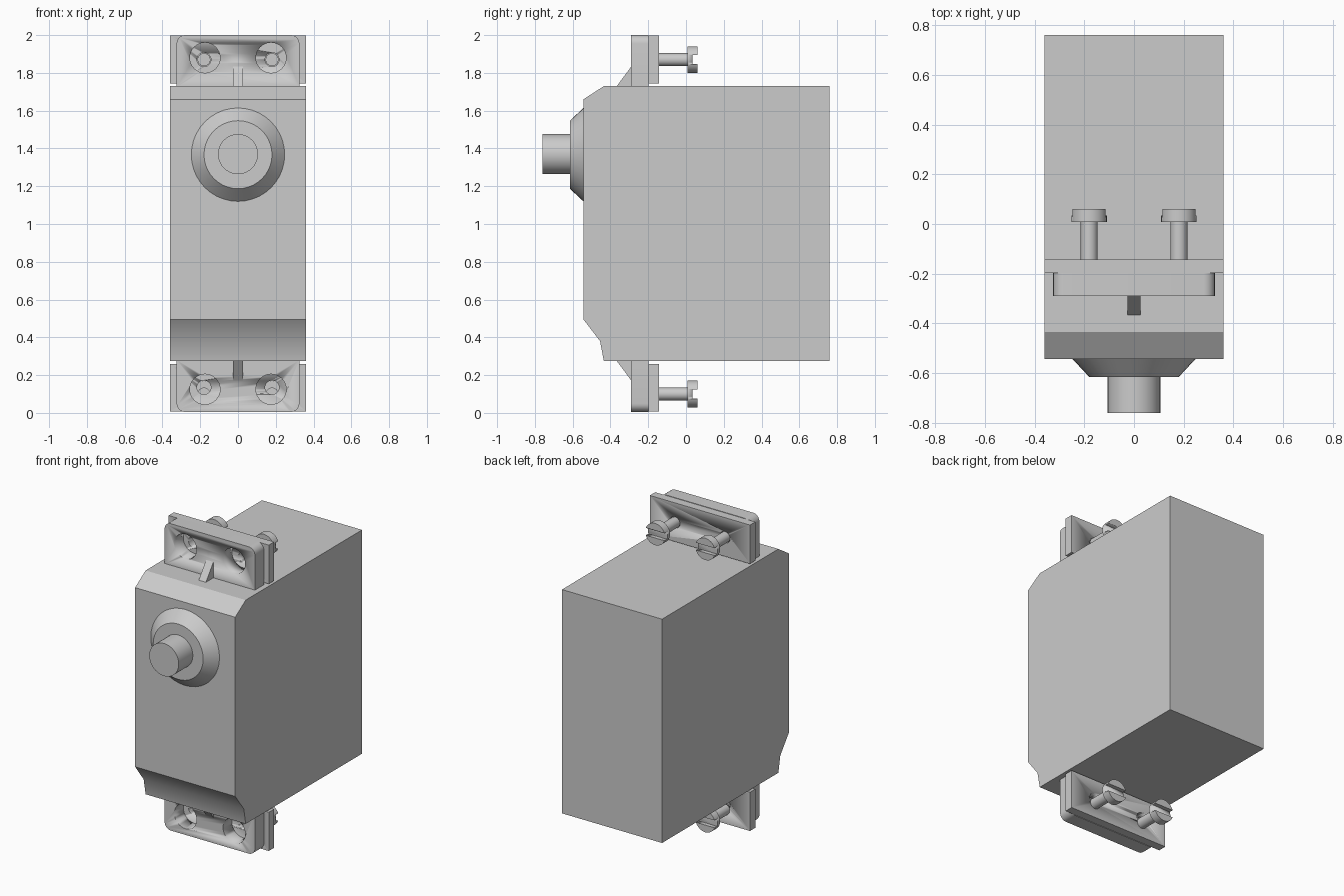
import bpy
import bmesh
import math
from mathutils import Matrix, Vector

if "Cube" in bpy.data.objects:
    bpy.data.objects.remove(bpy.data.objects["Cube"])

grey = bpy.data.materials.new("plain grey")
grey.use_nodes = True
grey.diffuse_color = (0.6, 0.6, 0.6, 1)
grey.node_tree.nodes["Principled BSDF"].inputs["Base Color"].default_value = (0.6, 0.6, 0.6, 1)


def finish(name, bm, smooth=30):
    bmesh.ops.recalc_face_normals(bm, faces=bm.faces)
    mesh = bpy.data.meshes.new(name)
    bm.to_mesh(mesh)
    bm.free()
    mesh.materials.append(grey)
    obj = bpy.data.objects.new(name, mesh)
    bpy.context.collection.objects.link(obj)
    bpy.ops.object.select_all(action='DESELECT')
    obj.select_set(True)
    bpy.context.view_layer.objects.active = obj
    bpy.ops.object.shade_smooth_by_angle(angle=math.radians(smooth))
    return obj


def extrude(name, points, offset, smooth=30):
    """Solid made by sweeping a flat outline along an offset."""
    bm = bmesh.new()
    face = bm.faces.new([bm.verts.new(p) for p in points])
    result = bmesh.ops.extrude_face_region(bm, geom=[face], use_keep_orig=True)
    moved = [v for v in result["geom"] if isinstance(v, bmesh.types.BMVert)]
    bmesh.ops.translate(bm, verts=moved, vec=Vector(offset))
    return finish(name, bm, smooth)


def side_profile(name, points, half_width, smooth=30):
    return extrude(name, [(-half_width, y, z) for y, z in points], (2 * half_width, 0, 0), smooth)


def lathe(name, x, z, sections, sides=32):
    """Turned solid along y from (y, radius) sections."""
    bm = bmesh.new()
    rings = []
    for y, r in sections:
        angles = [math.tau * i / sides for i in range(sides)]
        rings.append([bm.verts.new((x + r * math.cos(a), y, z + r * math.sin(a))) for a in angles])
    for a, b in zip(rings, rings[1:]):
        for i in range(sides):
            j = (i + 1) % sides
            bm.faces.new((a[i], a[j], b[j], b[i]))
    bm.faces.new(rings[0])
    bm.faces.new(rings[-1])
    return finish(name, bm)


def box(name, low, high):
    bm = bmesh.new()
    size = Vector(high) - Vector(low)
    centre = (Vector(high) + Vector(low)) / 2
    bmesh.ops.create_cube(bm, size=1, matrix=Matrix.Translation(centre) @ Matrix.Diagonal((*size, 1)))
    return finish(name, bm)


def cut(target, cutter):
    bpy.context.view_layer.objects.active = target
    mod = target.modifiers.new("cut", 'BOOLEAN')
    mod.operation = 'DIFFERENCE'
    mod.solver = 'EXACT'
    mod.object = cutter
    bpy.ops.object.modifier_apply(modifier=mod.name)
    bpy.data.objects.remove(cutter)


# Main case with chamfered front edges
side_profile("case", [(0.76, 0.275), (0.76, 1.73), (-0.435, 1.73), (-0.543, 1.66),
                      (-0.543, 0.495), (-0.455, 0.38), (-0.435, 0.275)], 0.36)

# Output boss and shaft
lathe("output_boss", 0, 1.367, [(-0.54, 0.25), (-0.615, 0.18)], 40)
lathe("output_shaft", 0, 1.37, [(-0.60, 0.106), (-0.76, 0.106)], 40)

# Mounting ears, the lower one mirrored from the upper
for label, flip, screw_z in (("upper", False, 1.87), ("lower", True, 0.10)):
    def fz(z):
        return 2.005 - z if flip else z

    # Front plate with rounded outer corners
    radius, half = 0.045, 0.325
    outline = [(half, -0.29, fz(1.725))]
    for side in (1, -1):
        arc = []
        for i in range(7):
            a = math.pi / 2 * i / 6
            arc.append((side * (half - radius + radius * math.cos(a)), -0.29,
                        fz(2 - radius + radius * math.sin(a))))
        outline += arc if side == 1 else arc[::-1]
    outline.append((-half, -0.29, fz(1.725)))
    front = extrude(label + "_ear_front_plate", outline, (0, 0.092, 0))

    # Wider back plate
    back = box(label + "_ear_back_plate", (-0.36, -0.198, min(fz(1.745), fz(1.997))),
               (0.36, -0.143, max(fz(1.745), fz(1.997))))

    # Gusset rib
    side_profile(label + "_ear_rib", [(-0.285, fz(1.84)), (-0.368, fz(1.728)), (-0.285, fz(1.728))], 0.026)

    for side, x in (("right", -0.175), ("left", 0.175)):
        # Counterbore and screw hole
        cut(front, lathe("cutter", x, fz(1.88), [(-0.35, 0.08), (-0.15, 0.08)]))
        cut(back, lathe("cutter", x * 1.03, fz(1.87), [(-0.25, 0.037), (-0.1, 0.037)]))

        # Slotted screw
        screw = lathe(f"{label}_{side}_screw", x * 1.03, screw_z,
                      [(-0.147, 0.034), (0.008, 0.034), (0.008, 0.071), (0.06, 0.071)])
        cut(screw, box("cutter", (x - 0.15, 0.034, screw_z - 0.024), (x + 0.15, 0.1, screw_z + 0.024)))
